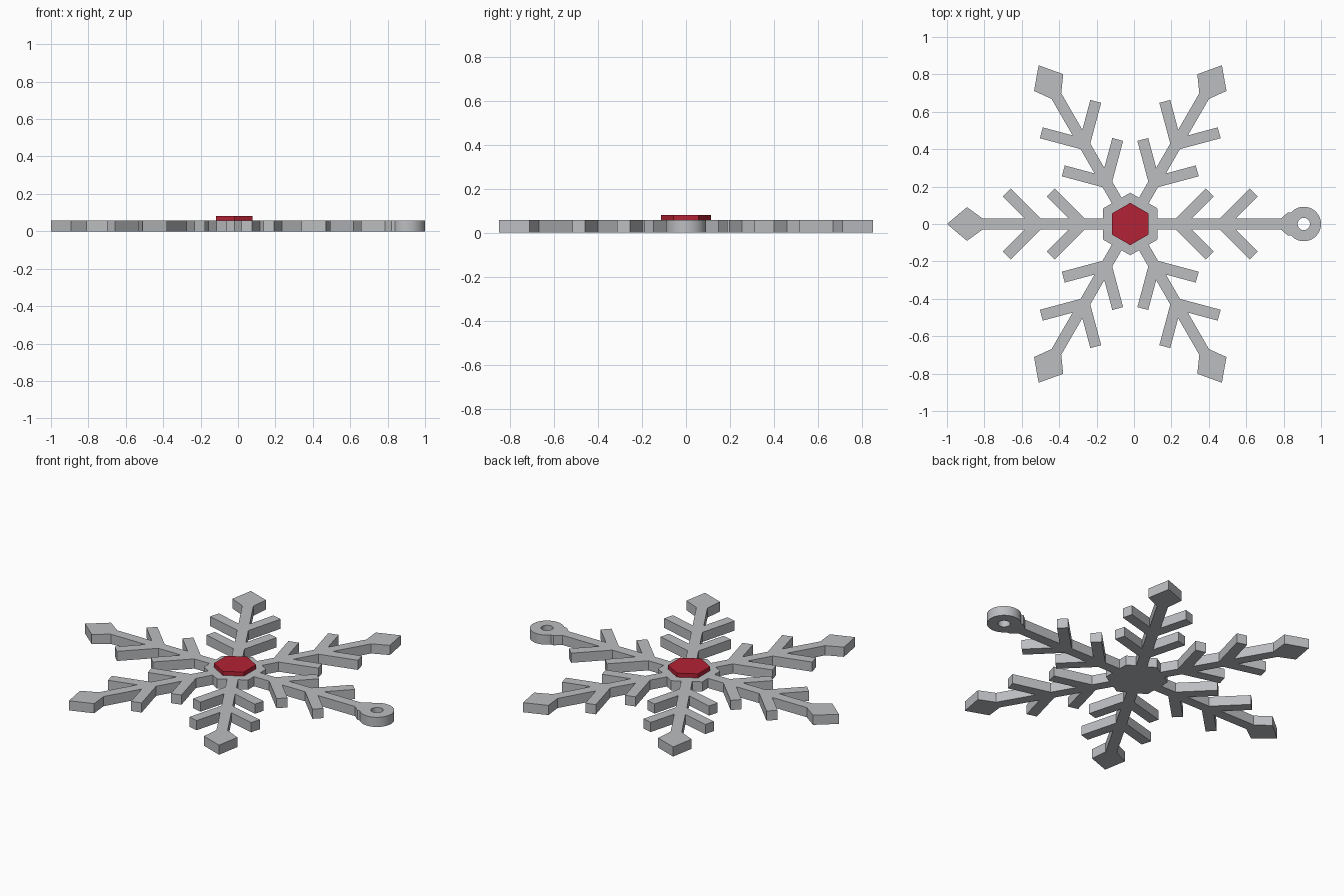
import bpy
import bmesh
from math import cos, sin, pi, radians, sqrt, atan2
from mathutils import Matrix, Vector

cube = bpy.data.objects.get("Cube")
if cube:
    bpy.data.objects.remove(cube, do_unlink=True)

CENTRE_X = -0.02
THICK = 0.057
HALF = 0.03            # half width of arms and twigs
HUB = 0.145            # distance from centre to a flat side of the hub
RING_X, RING_R, HOLE_R = 0.928, 0.092, 0.033


def material(name, rgb):
    mat = bpy.data.materials.new(name)
    mat.use_nodes = True
    color = (*rgb, 1)
    mat.diffuse_color = color
    bsdf = mat.node_tree.nodes["Principled BSDF"]
    bsdf.inputs["Base Color"].default_value = color
    bsdf.inputs["Roughness"].default_value = 0.5
    return mat


def circle(radius, count, start=0.0, x=0.0):
    return [(x + radius * cos(start + 2 * pi * i / count),
             radius * sin(start + 2 * pi * i / count)) for i in range(count)]


def plate(name, loops, bottom, top, mat):
    """Fill closed loops (outline, then holes) and extrude them upwards."""
    bm = bmesh.new()
    for loop in loops:
        verts = [bm.verts.new((x + CENTRE_X, y, bottom)) for x, y in loop]
        for a, b in zip(verts, verts[1:] + verts[:1]):
            bm.edges.new((a, b))
    bmesh.ops.triangle_fill(bm, edges=bm.edges[:], use_beauty=True)
    out = bmesh.ops.extrude_face_region(bm, geom=bm.faces[:])
    raised = [g for g in out["geom"] if isinstance(g, bmesh.types.BMVert)]
    bmesh.ops.translate(bm, verts=raised, vec=(0, 0, top - bottom))
    bmesh.ops.recalc_face_normals(bm, faces=bm.faces[:])
    mesh = bpy.data.meshes.new(name)
    bm.to_mesh(mesh)
    bm.free()
    mesh.materials.append(mat)
    obj = bpy.data.objects.new(name, mesh)
    bpy.context.collection.objects.link(obj)
    bpy.ops.object.select_all(action='DESELECT')
    obj.select_set(True)
    bpy.context.view_layer.objects.active = obj
    bpy.ops.object.shade_smooth_by_angle(angle=radians(25))
    return obj


def twig(root, reach=0.168):
    """One side twig leaving the arm at 45 degrees, outer side last."""
    shift, corner = HALF * sqrt(2), HALF / sqrt(2)
    return [(root + HALF - shift, HALF),
            (root + reach - corner, reach + corner),
            (root + reach + corner, reach - corner),
            (root + HALF + shift, HALF)]


def arm_half(tip):
    """Upper edge of an arm, from hub corner to tip."""
    return [(HUB, HALF)] + twig(0.257) + twig(0.492) + tip


diamond_tip = [(0.79, HALF), (0.873, 0.09), (0.98, 0)]

# Hanging ring: short flared neck, then an arc round to the far side
flare = 0.061
join = atan2(flare, -sqrt(RING_R ** 2 - flare ** 2))
arc = [(RING_X + RING_R * cos(join * (1 - i / 24)),
        RING_R * sin(join * (1 - i / 24))) for i in range(25)]
ring_tip = [(0.806, HALF), (0.842, flare)] + arc

# Whole outline: six mirrored arms joined by the hub corners
outline = []
for k in range(6):
    half = arm_half(ring_tip if k == 0 else diamond_tip)
    lower = [(x, -y) for x, y in half[:-1]]
    corner = (HUB, HUB / sqrt(3))
    turn = Matrix.Rotation(k * pi / 3, 2)
    for point in lower + half[::-1] + [corner]:
        outline.append(tuple(turn @ Vector(point)))

silver = material("silver grey", (0.5, 0.51, 0.53))
red = material("deep red", (0.45, 0.016, 0.035))

plate("snowflake_body", [outline, circle(HOLE_R, 32, x=RING_X)], 0, THICK, silver)
plate("centre_gem", [circle(0.113, 6, start=pi / 6)], THICK, 0.081, red)
